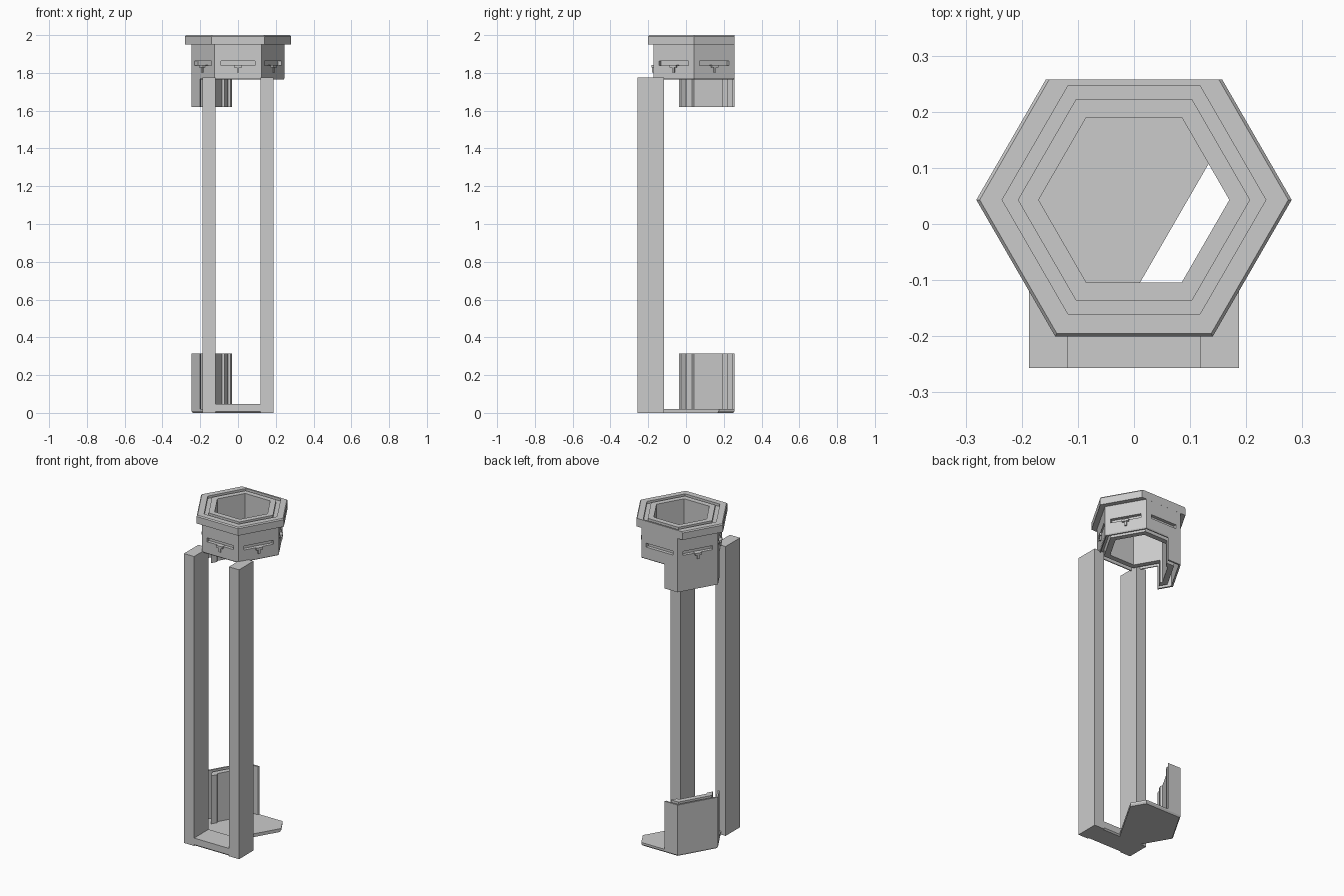
import bpy, bmesh, math
from mathutils import Matrix, Vector

cube = bpy.data.objects.get("Cube")
if cube:
    bpy.data.objects.remove(cube)

CY = 0.043                      # hexagon centre in y
BORE, GROOVE_IN, GROOVE_OUT, BODY, FLANGE = 0.17, 0.207, 0.235, 0.247, 0.281
AXIS = Vector((-math.cos(math.pi / 6), 0.5, 0))   # faces the back corner that is walled

grey = bpy.data.materials.new("plain_grey")
grey.use_nodes = True
grey.diffuse_color = (0.6, 0.6, 0.6, 1)
grey.node_tree.nodes["Principled BSDF"].inputs["Base Color"].default_value = (0.6, 0.6, 0.6, 1)


def finish(name, bm):
    bmesh.ops.recalc_face_normals(bm, faces=bm.faces)
    mesh = bpy.data.meshes.new(name)
    bm.to_mesh(mesh)
    bm.free()
    mesh.materials.append(grey)
    obj = bpy.data.objects.new(name, mesh)
    bpy.context.collection.objects.link(obj)
    return obj


def hex_lathe(bm, profile, closed=True):
    """Sweep an (r, z) profile around six corners; open profiles are capped."""
    rings = [[bm.verts.new((r * math.cos(k * math.pi / 3),
                            CY + r * math.sin(k * math.pi / 3), z)) for k in range(6)]
             for r, z in profile]
    pairs = list(zip(rings, rings[1:] + rings[:1]))
    for a, b in pairs if closed else pairs[:-1]:
        for k in range(6):
            j = (k + 1) % 6
            bm.faces.new((a[k], a[j], b[j], b[k]))
    if not closed:
        bm.faces.new(rings[0])
        bm.faces.new(rings[-1])


def trim(bm, point, normal):
    """Cut away what lies beyond the plane and close the cut."""
    bmesh.ops.recalc_face_normals(bm, faces=bm.faces)
    cut = bmesh.ops.bisect_plane(bm, geom=bm.verts[:] + bm.edges[:] + bm.faces[:],
                                 plane_co=point, plane_no=normal, clear_outer=True)
    edges = [e for e in cut["geom_cut"] if isinstance(e, bmesh.types.BMEdge)]
    bmesh.ops.holes_fill(bm, edges=edges)


def trim_axis(bm, offset):
    trim(bm, Vector((0, CY, 0)) + AXIS * offset, -AXIS)


def add_box(bm, lo, hi, turn=None):
    size = [b - a for a, b in zip(lo, hi)]
    mid = [(a + b) / 2 for a, b in zip(lo, hi)]
    m = Matrix.Translation(mid) @ Matrix.Diagonal((*size, 1))
    if turn is not None:        # box described on the +x side, turned about the hexagon
        m = Matrix.Translation((0, CY, 0)) @ Matrix.Rotation(turn, 4, "Z") @ m
    bmesh.ops.create_cube(bm, size=1, matrix=m)


# Collar with flange, sealing groove, bore and channel underneath
bm = bmesh.new()
hex_lathe(bm, [(BORE, 1.765), (GROOVE_IN, 1.765), (GROOVE_IN, 1.81), (GROOVE_OUT, 1.81),
               (GROOVE_OUT, 1.765), (BODY - 0.005, 1.765), (BODY, 1.772), (BODY, 1.95),
               (FLANGE, 1.95), (FLANGE, 1.993), (FLANGE - 0.006, 2), (GROOVE_OUT, 2),
               (GROOVE_OUT, 1.985), (GROOVE_IN, 1.985), (GROOVE_IN, 2), (BORE, 2)])
trim(bm, (0, 0.2572, 0), (0, 1, 0))
collar = finish("collar", bm)

# Latch slots cut into all six sides
apothem = BODY * math.cos(math.pi / 6)
sides = [math.radians(30 + 60 * k) for k in range(6)]
bm = bmesh.new()
for a in sides:
    add_box(bm, (apothem - 0.02, -0.09, 1.84), (apothem + 0.01, 0.09, 1.864), a)
cutter = finish("slot_cutter", bm)
cutter.hide_render = True
mod = collar.modifiers.new("slots", "BOOLEAN")
mod.operation, mod.solver, mod.object = "DIFFERENCE", "EXACT", cutter
bpy.context.view_layer.objects.active = collar
bpy.ops.object.modifier_apply(modifier=mod.name)
bpy.data.objects.remove(cutter)

# Small latch hooks under the slots, none on the flat back
bm = bmesh.new()
for k, a in enumerate(sides):
    if k != 1:
        add_box(bm, (apothem - 0.018, -0.02, 1.828), (apothem + 0.012, 0.02, 1.842), a)
        add_box(bm, (apothem - 0.005, -0.006, 1.803), (apothem + 0.008, 0.006, 1.828), a)
finish("latch_hooks", bm)

# Double corner walls: one hanging from the collar, one standing on the base
for name, z0, z1 in (("upper_corner_wall", 1.62, 1.772), ("lower_corner_wall", 0.02, 0.315)):
    bm = bmesh.new()
    for r0, r1 in ((BORE, GROOVE_IN), (GROOVE_OUT, BODY)):
        hex_lathe(bm, [(r0, z0), (r1, z0), (r1, z1), (r0, z1)])
    trim_axis(bm, 0.135)
    finish(name, bm)

# Base plate, a hexagon with one corner cut away
bm = bmesh.new()
hex_lathe(bm, [(BODY - 0.008, 0), (BODY, 0.01), (BODY, 0.02)], closed=False)
trim_axis(bm, -0.083)
finish("base_plate", bm)

# Two upright posts and the bar joining them
for name, s in (("left_post", 1), ("right_post", -1)):
    bm = bmesh.new()
    x0, x1 = sorted((s * 0.118, s * 0.187))
    add_box(bm, (x0, -0.257, 0), (x1, -0.117, 1.775))
    finish(name, bm)
bm = bmesh.new()
add_box(bm, (-0.118, -0.257, 0), (0.118, -0.117, 0.048))
low = [e for e in bm.edges if all(v.co.z < 0.01 for v in e.verts)
       and abs(e.verts[0].co.y - e.verts[1].co.y) < 0.01]
bmesh.ops.bevel(bm, geom=low, offset=0.008, segments=1, affect="EDGES")
finish("cross_bar", bm)
